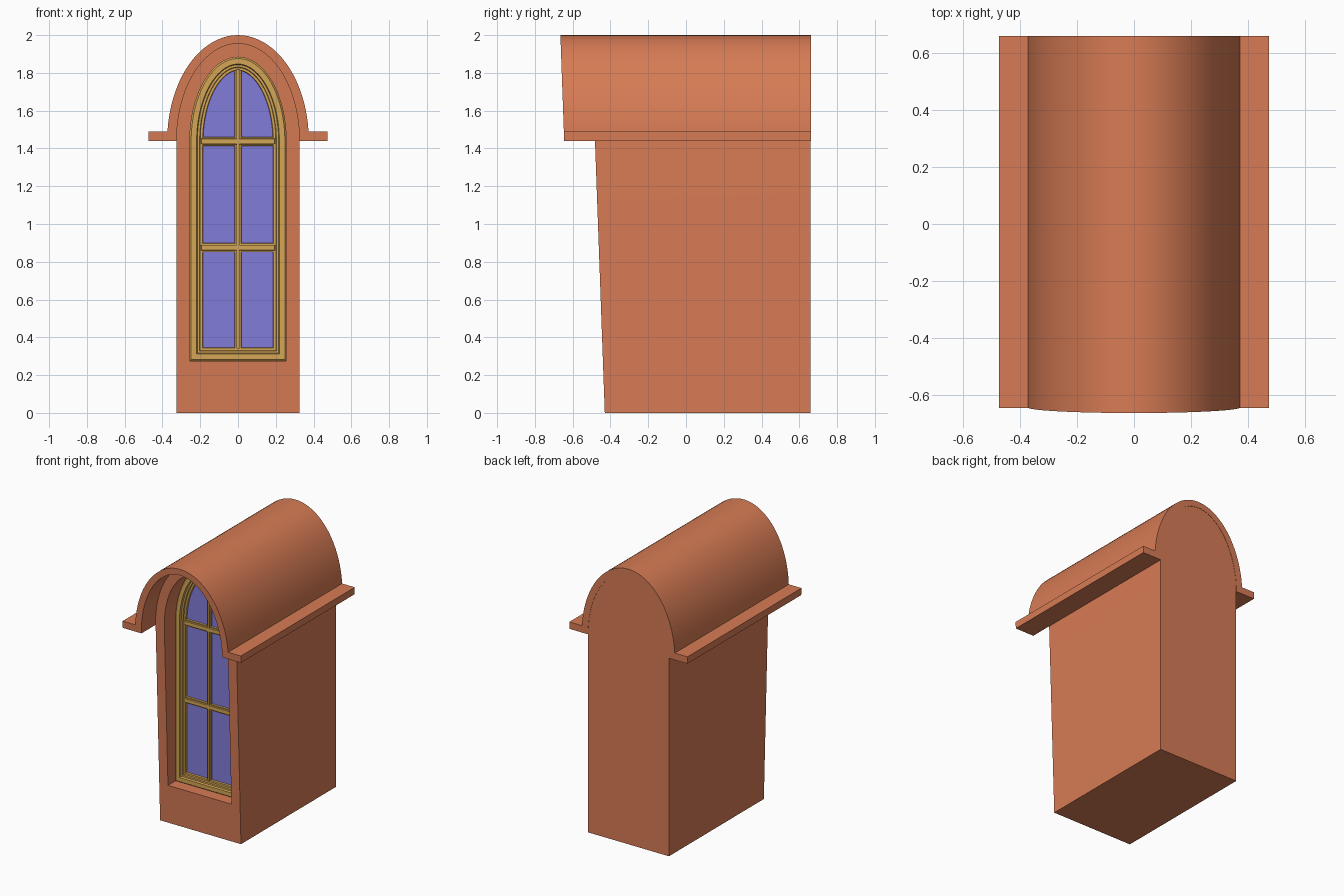
import bpy, bmesh, math

cube = bpy.data.objects.get("Cube")
if cube:
    bpy.data.objects.remove(cube, do_unlink=True)

SEGS = 40
SPRING = 1.44    # height where the arches begin
LEAN = -0.036    # forward lean of the front per unit of height
BACK = 0.66


def material(name, color):
    m = bpy.data.materials.new(name)
    m.use_nodes = True
    m.diffuse_color = color
    m.node_tree.nodes["Principled BSDF"].inputs["Base Color"].default_value = color
    return m


terracotta = material("terracotta", (0.68, 0.20, 0.09, 1))
gold = material("ochre wood", (0.66, 0.38, 0.09, 1))
glass = material("blue glass", (0.22, 0.20, 0.70, 1))


def ellipse(w, rise, a0=0.0, a1=math.pi, inset=0.0):
    """Points of an elliptical arch, moved inward along its normal."""
    pts = []
    for k in range(SEGS + 1):
        a = a0 + (a1 - a0) * k / SEGS
        c, s = math.cos(a), math.sin(a)
        n = math.hypot(c / w, s / rise)
        pts.append((w * c - inset * c / w / n, SPRING + rise * s - inset * s / rise / n))
    return pts


def arch(w, rise, base, inset=0.0):
    """Closed outline with straight jambs and an arched head."""
    return ([(w - inset, base + inset)] + ellipse(w, rise, inset=inset)
            + [(inset - w, base + inset)])


def opening(inset=0.0):
    return arch(0.255, 0.443, 0.276, inset)


def place(outline, y, lean=0.0):
    return [(x, y + lean * z, z) for x, z in outline]


def loft(name, loops, mat, cap_start=True, cap_end=True):
    """Skin a row of matching outlines into one object."""
    bm = bmesh.new()
    rows = [[bm.verts.new(p) for p in loop] for loop in loops]
    n = len(rows[0])
    for a, b in zip(rows, rows[1:]):
        for i in range(n):
            j = (i + 1) % n
            bm.faces.new((a[i], a[j], b[j], b[i]))
    if cap_start:
        bm.faces.new(rows[0][::-1])
    if cap_end:
        bm.faces.new(rows[-1])
    if len(rows) > 1:
        bmesh.ops.recalc_face_normals(bm, faces=bm.faces)
    mesh = bpy.data.meshes.new(name)
    bm.to_mesh(mesh)
    bm.free()
    mesh.materials.append(mat)
    obj = bpy.data.objects.new(name, mesh)
    bpy.context.collection.objects.link(obj)
    bpy.ops.object.select_all(action='DESELECT')
    obj.select_set(True)
    bpy.context.view_layer.objects.active = obj
    bpy.ops.object.shade_smooth_by_angle(angle=math.radians(30))
    return obj


# Dormer body with the window recess in its leaning front
wall = arch(0.325, 0.515, 0.0)
loft("dormer_body", [place(wall, BACK), place(wall, -0.43, LEAN),
                     place(opening(), -0.43, LEAN), place(opening(), -0.30)], terracotta)

# Barrel roof with side flanges
a = math.asin(0.05 / 0.56)
roof = ([(0.475, SPRING), (0.475, 1.49)] + ellipse(0.375, 0.56, a, math.pi - a)
        + [(-0.475, 1.49), (-0.475, SPRING)] + ellipse(0.325, 0.515, math.pi, 0))
loft("barrel_roof", [place(roof, BACK + 0.002), place(roof, -0.593, LEAN)], terracotta)

# Moulded window frame: inset and depth of each step
steps = [(0, -0.305), (0, -0.352), (0.007, -0.36), (0.036, -0.36), (0.040, -0.345),
         (0.052, -0.345), (0.055, -0.335), (0.068, -0.335), (0.072, -0.315)]
loft("window_frame", [place(opening(i), y) for i, y in steps], gold, False, False)

# Glass pane
loft("window_glass", [place(opening(0.06), -0.322)], glass, False, True)


# Glazing bars with a raised centre ridge
def bar(name, x, z, half_x, half_z):
    loops = []
    for i, y in [(0, -0.315), (0.003, -0.334), (0.010, -0.334), (0.012, -0.343)]:
        u, v = half_x - i, half_z - i
        loops.append(place([(x + u, z - v), (x + u, z + v), (x - u, z + v), (x - u, z - v)], y))
    loft(name, loops, gold)


bar("mullion", 0, 1.08, 0.019, 0.75)
for name, z in [("lower_transom", 0.875), ("upper_transom", 1.437)]:
    bar(name, 0, z, 0.205, 0.025)
